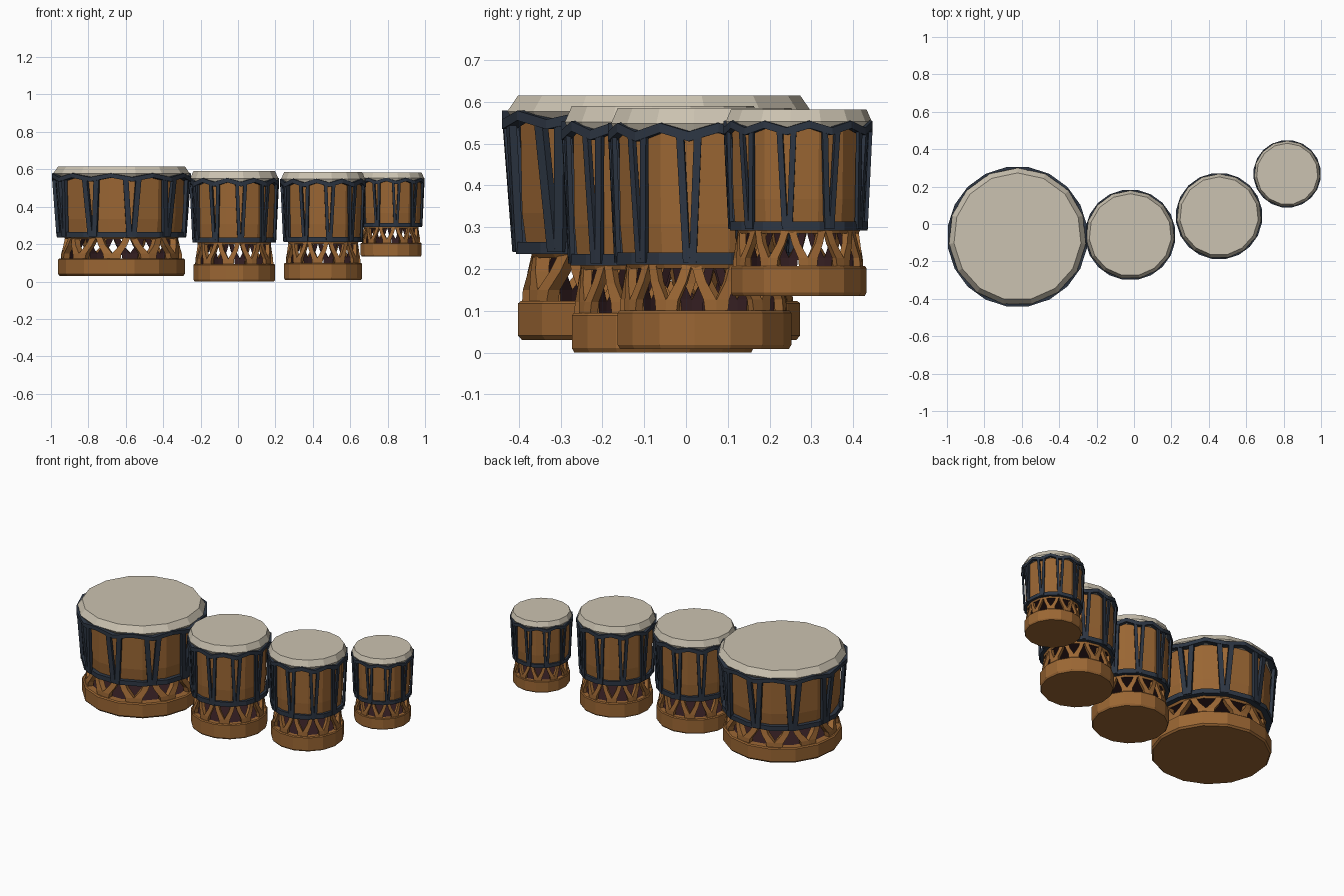
import bpy, bmesh, math
from mathutils import Vector

if "Cube" in bpy.data.objects:
    bpy.data.objects.remove(bpy.data.objects["Cube"])


def make_material(name, rgb):
    m = bpy.data.materials.new(name)
    m.diffuse_color = (*rgb, 1)
    m.use_nodes = True
    m.node_tree.nodes["Principled BSDF"].inputs["Base Color"].default_value = m.diffuse_color
    return m


WOOD = make_material("brown wood", (0.33, 0.135, 0.034))
SKIN = make_material("pale drum skin", (0.60, 0.545, 0.44))
ROPE = make_material("dark blue rope", (0.027, 0.038, 0.058))
DARK = make_material("dark maroon inside", (0.038, 0.0145, 0.017))

SIDES = 15
STRAPS = 10
PHASE = math.radians(9)


class Drum:
    """Places parts given as (angle, radius share, height share)."""

    def __init__(self, label, x, y, radius, bottom, top):
        self.label, self.loc = label, (x, y, bottom)
        self.r, self.h = radius, top - bottom

    def point(self, a, r, z):
        return Vector((math.sin(a) * r * self.r, -math.cos(a) * r * self.r, z * self.h))

    def finish(self, bm, part, mats):
        bmesh.ops.remove_doubles(bm, verts=bm.verts, dist=1e-5)
        bmesh.ops.recalc_face_normals(bm, faces=bm.faces)
        me = bpy.data.meshes.new(part)
        if len(mats) > 1 and part.endswith("lattice"):
            # faces turned inwards are dark
            for f in bm.faces:
                c = f.calc_center_median()
                out = Vector((c.x, c.y, 0)).normalized()
                f.material_index = 1 if f.normal.dot(out) < -0.3 else 0
        bm.to_mesh(me)
        bm.free()
        for m in mats:
            me.materials.append(m)
        ob = bpy.data.objects.new(self.label + "_" + part, me)
        ob.location = self.loc
        bpy.context.collection.objects.link(ob)

    def lathe(self, part, profile, mats, dark=(), closed=False, sides=SIDES):
        """Turn a profile; segments listed in dark use the second material."""
        bm = bmesh.new()
        rings = []
        for r, z in profile:
            if r == 0:
                rings.append([bm.verts.new(self.point(0, 0, z))] * sides)
            else:
                rings.append([bm.verts.new(self.point(math.tau * (i + 0.5) / sides, r, z))
                              for i in range(sides)])
        n = len(rings)
        for k in range(n if closed else n - 1):
            a, b = rings[k], rings[(k + 1) % n]
            for i in range(sides):
                j = (i + 1) % sides
                vs = list(dict.fromkeys((a[i], a[j], b[j], b[i])))
                f = bm.faces.new(vs)
                f.material_index = 1 if k in dark else 0
        self.finish(bm, part, mats)

    def block(self, bm, sections):
        """Skin a chain of four-cornered sections and cap both ends."""
        vs = [[bm.verts.new(self.point(*p)) for p in s] for s in sections]
        for s, t in zip(vs, vs[1:]):
            for i in range(4):
                bm.faces.new((s[i], s[(i + 1) % 4], t[(i + 1) % 4], t[i]))
        bm.faces.new(vs[0])
        bm.faces.new(vs[-1][::-1])

    def build(self):
        # round base with a dark top inside the lattice
        self.lathe("base", [(0, 0), (.88, 0), (.905, .018), (.905, .15), (.885, .16),
                            (.78, .16), (0, .16)], (WOOD, DARK), dark=(5,))
        # barrel body with a dark underside
        self.lathe("body", [(0, .335), (.80, .335), (.85, .38), (.88, .52), (.89, .90),
                            (0, .90)], (WOOD, DARK), dark=(0,))
        # stretched skin folded over the edge
        self.lathe("skin", [(0, .895), (.93, .895), (.975, .935), (.905, 1), (0, 1)], (SKIN,))
        # lower ring
        self.lathe("lower_ring", [(.83, .352), (.92, .352), (.92, .40), (.83, .40)],
                   (ROPE,), closed=True)

        # zigzag rope around the skin: low over each strap pair, high between
        bm = bmesh.new()
        n = STRAPS * 2
        ring = []
        for i in range(n):
            a = PHASE + math.tau * i / n
            z = .918 if i % 2 else .882
            ring.append([bm.verts.new(self.point(a, r, z + d)) for r, d in
                         ((.91, -.02), (1.0, -.02), (1.0, .02), (.93, .022))])
        for i in range(n):
            s, t = ring[i], ring[(i + 1) % n]
            for k in range(4):
                bm.faces.new((s[k], s[(k + 1) % 4], t[(k + 1) % 4], t[k]))
        self.finish(bm, "zigzag_rope", (ROPE,))

        # paired straps that meet at the lower ring
        bm = bmesh.new()
        for i in range(STRAPS):
            a = PHASE + math.tau * i / STRAPS
            for side in (-1, 1):
                def strap(mid, r, z):
                    lo, hi = (a + math.radians(side * mid + d) for d in (-2.3, 2.3))
                    return [(lo, r, z), (hi, r, z), (hi, r - .05, z), (lo, r - .05, z)]
                self.block(bm, [strap(2, .925, .36), strap(5.5, .985, .89)])
        self.finish(bm, "straps", (ROPE,))

        # openwork stand: feet that split into two slanted arms
        bm = bmesh.new()
        for i in range(STRAPS):
            a = PHASE + math.tau * (i + 0.5) / STRAPS

            def section(lo, hi, r, z):
                lo, hi = a + math.radians(lo), a + math.radians(hi)
                return [(lo, r, z), (hi, r, z), (hi, r - .09, z), (lo, r - .09, z)]
            for side in (-1, 1):
                self.block(bm, [section(0, side * 8, .86, .155),
                                section(0, side * 9, .855, .205),
                                section(side * 7, side * 14.5, .825, .28),
                                section(side * 11, side * 18, .80, .35)])
        self.finish(bm, "stand_lattice", (WOOD, DARK))


for d in (("large_drum", -.623, -.068, .377, .03, .615),
          ("medium_drum", -.02, -.058, .243, 0, .59),
          ("small_drum", .455, .042, .232, .008, .585),
          ("smallest_drum", .819, .268, .181, .135, .582)):
    Drum(*d).build()
